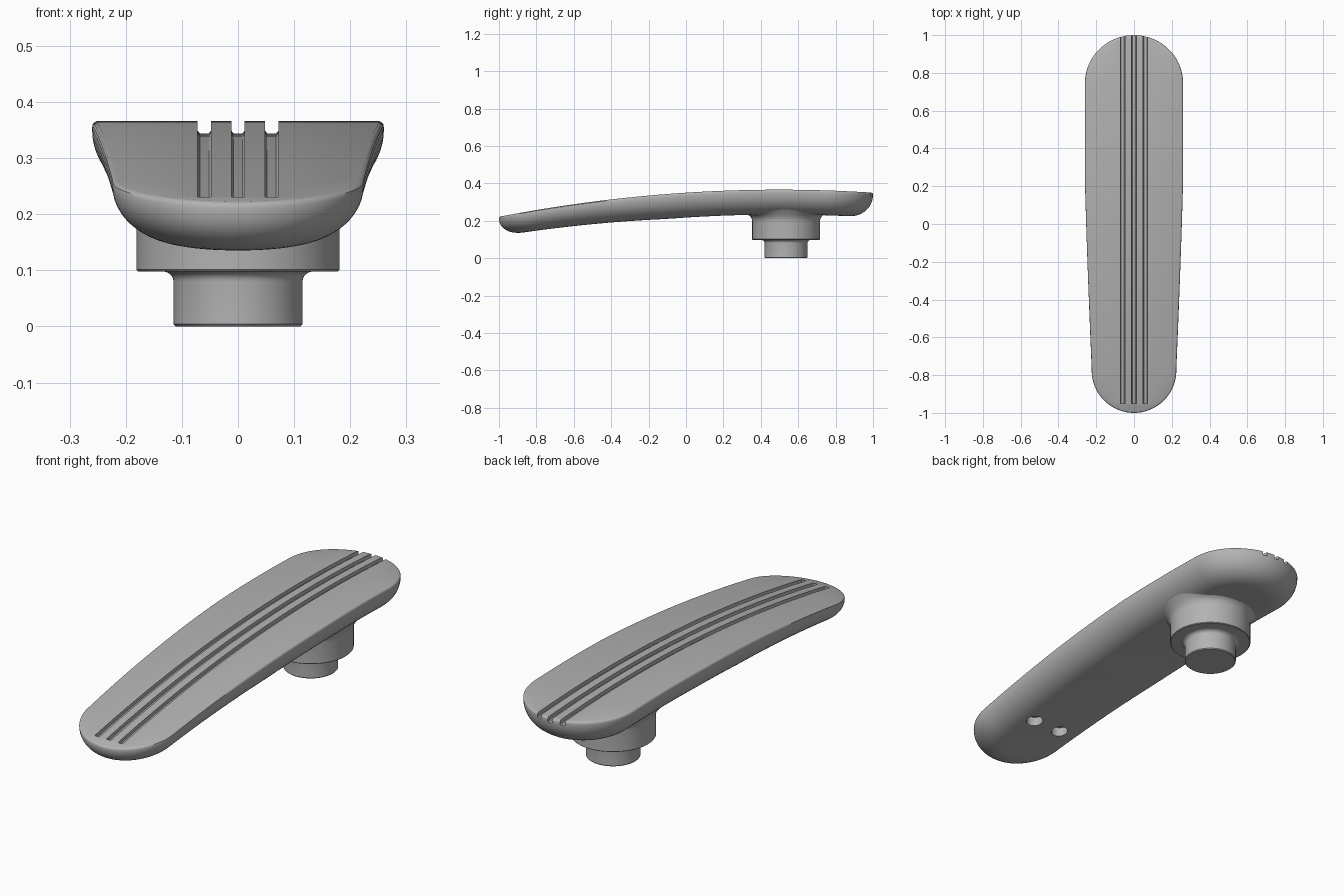
import bpy, bmesh, math

cube = bpy.data.objects.get("Cube")
if cube:
    bpy.data.objects.remove(cube)

grey = bpy.data.materials.new("mid grey")
grey.use_nodes = True
colour = (0.45, 0.45, 0.45, 1)
grey.diffuse_color = colour
grey.node_tree.nodes["Principled BSDF"].inputs["Base Color"].default_value = colour

PEDESTAL_Y = 0.535


def finish(name, bm):
    bmesh.ops.recalc_face_normals(bm, faces=bm.faces)
    mesh = bpy.data.meshes.new(name)
    bm.to_mesh(mesh)
    bm.free()
    mesh.materials.append(grey)
    obj = bpy.data.objects.new(name, mesh)
    bpy.context.collection.objects.link(obj)
    return obj


def bridge(bm, rings):
    for a, b in zip(rings, rings[1:]):
        n = len(a)
        for i in range(n):
            j = (i + 1) % n
            bm.faces.new((a[i], a[j], b[j], b[i]))


def smooth(obj, angle):
    bpy.ops.object.select_all(action='DESELECT')
    bpy.context.view_layer.objects.active = obj
    obj.select_set(True)
    bpy.ops.object.shade_smooth_by_angle(angle=math.radians(angle))


def top_z(y):
    return 0.366 - 0.0644 * (y - 0.5) ** 2


def thickness(y):
    # slimmer toward the front tip
    return 0.133 - 0.026 * max(0, min(1, (-0.1 - y) / 0.8))


def half_width(y):
    t = max(0, min(1, (0.25 - y) / 1.02))
    return 0.26 - 0.036 * t ** 1.2


def half_outline(inset):
    # right-hand edge from the front tip to the rear tip
    pts = []
    for i in range(20):
        a = math.pi / 2 * (i + 0.3) / 20
        r = 0.224 - inset
        pts.append((r * math.sin(a), -0.776 - r * math.cos(a)))
    for i in range(33):
        y = -0.776 + 1.521 * i / 32
        pts.append((half_width(y) - inset, y))
    for i in range(20):
        a = math.pi / 2 * (i + 0.7) / 20
        pts.append(((0.26 - inset) * math.cos(a), 0.745 + (0.255 - inset) * math.sin(a)))
    return pts


def make_handle():
    # (inset, fraction of depth): rounded rim, then a quarter ellipse below
    levels = [(0.009, 0), (0.004, 0.015), (0.001, 0.04), (0, 0.09)]
    for i in range(1, 15):
        a = math.pi / 2 * i / 14
        levels.append((0.13 * (1 - math.cos(a)), 0.09 + 0.91 * math.sin(a)))
    bm = bmesh.new()
    rings = []
    for inset, depth in levels:
        half = half_outline(inset)
        loop = half + [(-x, y) for x, y in reversed(half)]
        rings.append([bm.verts.new((x, y, top_z(y) - depth * thickness(y))) for x, y in loop])
    bridge(bm, rings)
    # close top and underside with strips across the width
    for ring in (rings[0], rings[-1]):
        n = len(ring)
        for i in range(n // 2 - 1):
            bm.faces.new((ring[i], ring[i + 1], ring[n - 2 - i], ring[n - 1 - i]))
        for pair in ((0, n - 1), (n // 2 - 1, n // 2)):
            bm.edges.get((ring[pair[0]], ring[pair[1]]))
    return finish("handle_lever", bm)


def cut(target, cutter):
    mod = target.modifiers.new("cut", 'BOOLEAN')
    mod.operation = 'DIFFERENCE'
    mod.solver = 'EXACT'
    mod.object = cutter
    bpy.ops.object.select_all(action='DESELECT')
    bpy.context.view_layer.objects.active = target
    target.select_set(True)
    bpy.ops.object.modifier_apply(modifier=mod.name)
    bpy.data.objects.remove(cutter)


def groove_cutter(x):
    bm = bmesh.new()
    rings = []
    for i in range(41):
        y = -0.95 + 2.0 * i / 40
        z = top_z(y)
        corners = ((-0.012, 0.03), (0.012, 0.03), (0.012, -0.017),
                   (0.008, -0.022), (-0.008, -0.022), (-0.012, -0.017))
        rings.append([bm.verts.new((x + dx, y, z + dz)) for dx, dz in corners])
    bridge(bm, rings)
    bm.faces.new(rings[0])
    bm.faces.new(rings[-1])
    return finish("groove_cutter", bm)


def hole_cutter(x):
    bm = bmesh.new()
    bmesh.ops.create_cone(bm, cap_ends=True, segments=32, radius1=0.037, radius2=0.037, depth=0.12)
    bmesh.ops.translate(bm, verts=bm.verts, vec=(x, -0.61, 0.15))
    return finish("hole_cutter", bm)


# lever with three grooves on top and two screw holes underneath
handle = make_handle()
for gx in (-0.06, 0, 0.06):
    cut(handle, groove_cutter(gx))
for hx in (-0.073, 0.073):
    cut(handle, hole_cutter(hx))
smooth(handle, 35)


def make_pedestal():
    # radius, height, and how far the ring follows the curved underside
    profile = [(0.111, 0, 0), (0.115, 0.004, 0), (0.115, 0.08, 0)]
    for i in range(1, 7):
        a = math.pi / 2 * i / 6
        profile.append((0.135 - 0.02 * math.cos(a), 0.08 + 0.018 * math.sin(a), 0))
    profile += [(0.178, 0.098, 0), (0.181, 0.101, 0), (0.181, 0.195, 0)]
    for i in range(1, 8):
        a = math.pi / 2 * i / 7
        profile.append((0.219 - 0.038 * math.cos(a), 0.195 + 0.04 * math.sin(a), i / 7))
    profile.append((0.15, 0.27, 0))
    bm = bmesh.new()
    rings = []
    for r, z, follow in profile:
        ring = []
        for i in range(72):
            a = math.tau * i / 72
            x = r * math.cos(a)
            u = min(1, max(0, abs(x) - 0.13) / 0.13)
            lift = 0.13 * (1 - math.sqrt(1 - u * u)) * follow
            ring.append(bm.verts.new((x, PEDESTAL_Y + r * math.sin(a), z + lift)))
        rings.append(ring)
    bridge(bm, rings)
    bm.faces.new(rings[0])
    bm.faces.new(rings[-1])
    return finish("pivot_pedestal", bm)


# stepped round boss that flares into the lever
smooth(make_pedestal(), 35)
